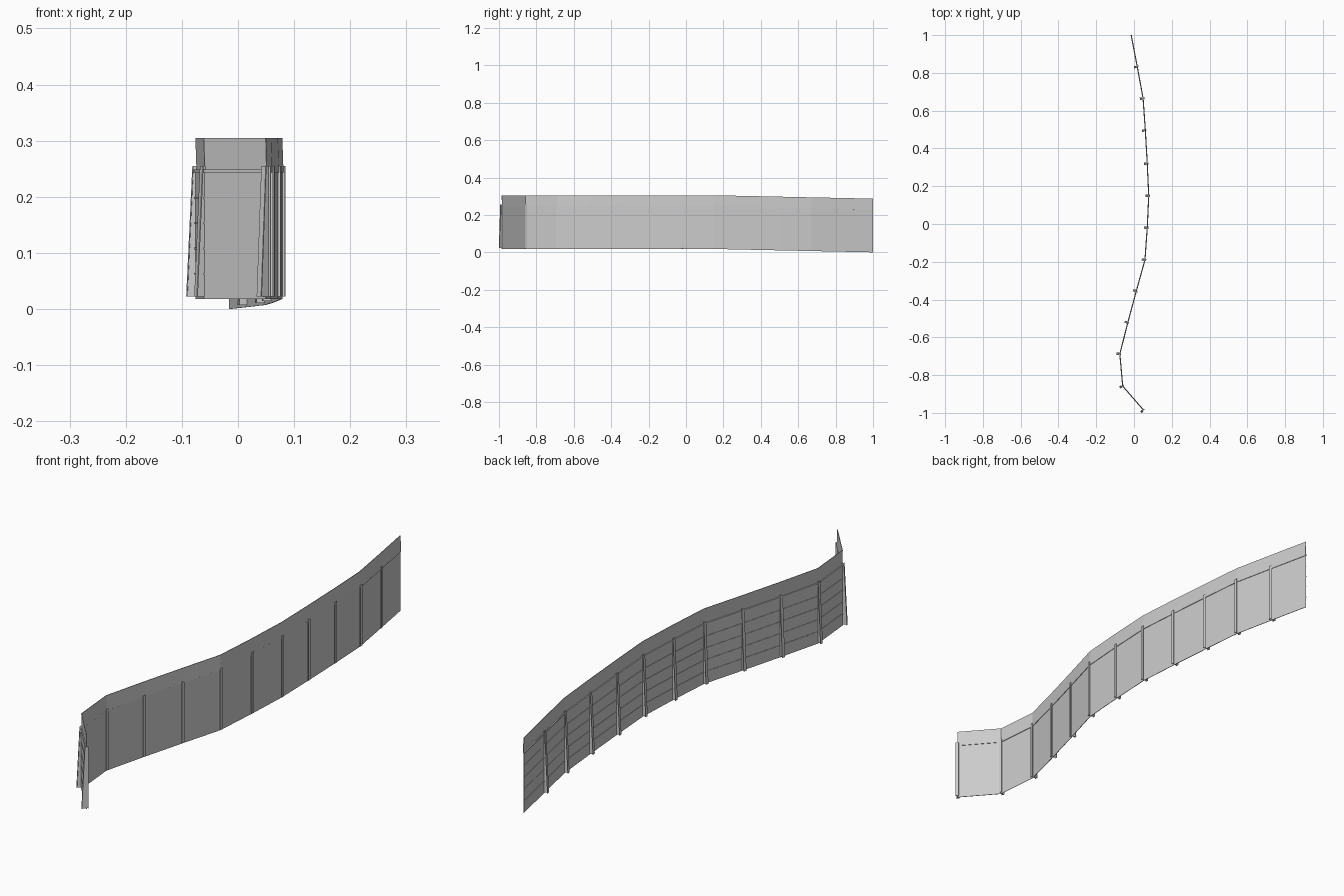
import bpy, bmesh, math
from mathutils import Vector

if "Cube" in bpy.data.objects:
    bpy.data.objects.remove(bpy.data.objects["Cube"])

# plan of the wall: one point at each post
PATH = [(0.05, -0.985), (-0.06, -0.858), (-0.075, -0.688), (-0.033, -0.522),
        (0.012, -0.355), (0.058, -0.19), (0.07, -0.02), (0.078, 0.15),
        (0.07, 0.32), (0.06, 0.495), (0.048, 0.665), (0.017, 0.833), (-0.015, 1.0)]
PTS = [Vector((x, y, 0)) for x, y in PATH]
N = len(PTS)

mat = bpy.data.materials.new("concrete_grey")
mat.diffuse_color = (0.6, 0.6, 0.6, 1)
mat.use_nodes = True
mat.node_tree.nodes["Principled BSDF"].inputs["Base Color"].default_value = mat.diffuse_color


def drop(y):
    """The wall steps down towards its far end."""
    return -0.018 * max(0, y - 0.15) / 0.85


def tangent(i):
    return (PTS[min(i + 1, N - 1)] - PTS[max(i - 1, 0)]).normalized()


def side(t):
    return Vector((t.y, -t.x, 0))


def prism(bm, a, b, ring_a, ring_b):
    """Solid between two cross-sections given as (sideways, z) pairs."""
    n = side((b - a).normalized())
    va, vb = ([bm.verts.new(p + n * s + Vector((0, 0, z))) for s, z in r]
              for p, r in ((a, ring_a), (b, ring_b)))
    k = len(va)
    bm.faces.new(va)
    bm.faces.new(vb[::-1])
    for j in range(k):
        bm.faces.new((va[j], vb[j], vb[(j + 1) % k], va[(j + 1) % k]))


def finish(bm, name):
    bmesh.ops.recalc_face_normals(bm, faces=bm.faces)
    me = bpy.data.meshes.new(name)
    bm.to_mesh(me)
    bm.free()
    me.materials.append(mat)
    bpy.context.collection.objects.link(bpy.data.objects.new(name, me))


def rect(s0, s1, z0, z1, dz=0):
    return [(s0, z0 + dz), (s1, z0 + dz), (s1, z1 + dz), (s0, z1 + dz)]


# infill panels, horizontal ribs and top capping rail, bay by bay
panels, ribs, rail = bmesh.new(), bmesh.new(), bmesh.new()
for i in range(N - 1):
    a, b = PTS[i], PTS[i + 1]
    da, db = drop(a.y), drop(b.y)
    prism(panels, a, b, rect(-0.001, 0.001, 0.018, 0.247, da),
          rect(-0.001, 0.001, 0.018, 0.247, db))
    for z in (0.063, 0.108, 0.153, 0.198):
        r = -0.0025, 0.0008, z - 0.0015, z + 0.0015
        prism(ribs, a, b, rect(*r, da), rect(*r, db))
    r = -0.003, 0.003, 0.2435, 0.2485
    prism(rail, a, b, rect(*r, da), rect(*r, db))
finish(panels, "infill_panels")
finish(ribs, "panel_ribs")
finish(rail, "top_rail")

# upper screen: continuous mitred band leaning slightly backwards
bm = bmesh.new()
rings = []
for i, p in enumerate(PTS):
    n, d = side(tangent(i)), drop(p.y)
    rings.append([bm.verts.new(p + n * s + Vector((0, 0, z + d)))
                  for s, z in ((0.001, 0.247), (0.003, 0.247), (0.001, 0.305), (-0.001, 0.305))])
for r, q in zip(rings, rings[1:]):
    for j in range(4):
        bm.faces.new((r[j], q[j], q[(j + 1) % 4], r[(j + 1) % 4]))
bm.faces.new(rings[0])
bm.faces.new(rings[-1][::-1])
finish(bm, "upper_screen")

# posts: tapered web between a raking back flange and an upright front flange
bm = bmesh.new()
for i in range(N - 1):
    p, t = PTS[i], tangent(i)
    d = drop(p.y)
    z0, z1 = 0.022 + d, 0.255 + d
    for half, ring in (
            (0.0015, [(-0.015, z0), (0.005, z0), (0.005, z1), (-0.006, z1)]),
            (0.006, [(-0.017, z0), (-0.015, z0), (-0.004, z1), (-0.006, z1)]),
            (0.006, [(0.005, z0), (0.007, z0), (0.007, z1), (0.005, z1)])):
        prism(bm, p - t * half, p + t * half, ring, ring)
finish(bm, "posts")
